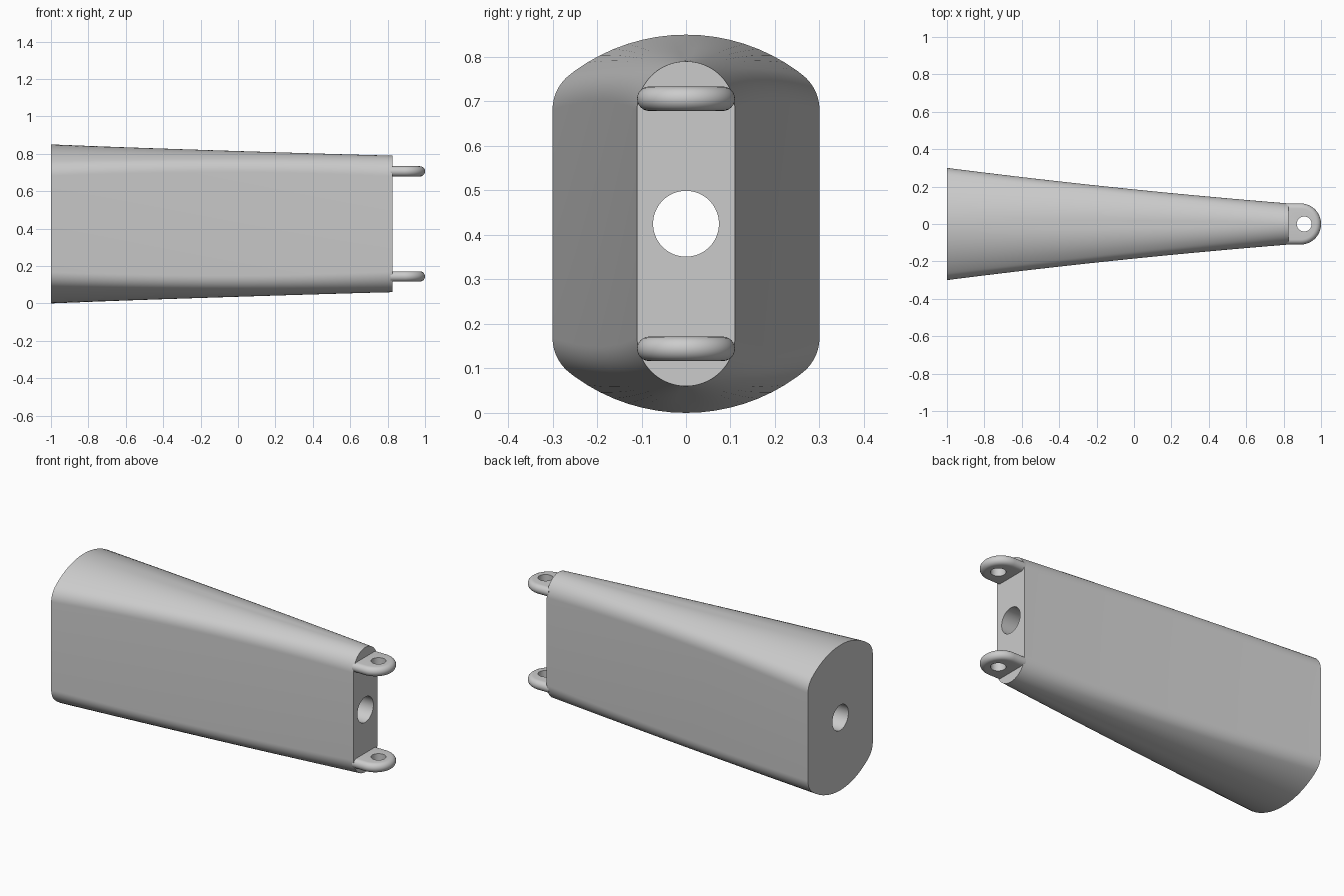
import bpy, bmesh
from math import sin, cos, pi, atan2, hypot, radians

if "Cube" in bpy.data.objects:
    bpy.data.objects.remove(bpy.data.objects["Cube"])

ZC = 0.425          # mid height of the part
X0, X1 = -1.0, 0.825  # ends of the tapered body


def loft(name, rings):
    """Closed solid through a list of equal-length point rings."""
    bm = bmesh.new()
    vs = [[bm.verts.new(p) for p in r] for r in rings]
    n = len(vs[0])
    for a, b in zip(vs, vs[1:]):
        for i in range(n):
            j = (i + 1) % n
            bm.faces.new((a[i], a[j], b[j], b[i]))
    bm.faces.new(vs[0][::-1])
    bm.faces.new(vs[-1])
    bmesh.ops.recalc_face_normals(bm, faces=bm.faces)
    me = bpy.data.meshes.new(name)
    bm.to_mesh(me)
    bm.free()
    ob = bpy.data.objects.new(name, me)
    bpy.context.collection.objects.link(ob)
    return ob


def drill(ob, loc, radius, depth, rot=(0, 0, 0)):
    """Bore a round hole through the object, then smooth its shading."""
    bpy.ops.mesh.primitive_cylinder_add(vertices=64, radius=radius, depth=depth,
                                        location=loc, rotation=rot)
    cutter = bpy.context.object
    mod = ob.modifiers.new("hole", 'BOOLEAN')
    mod.operation, mod.object, mod.solver = 'DIFFERENCE', cutter, 'EXACT'
    bpy.ops.object.select_all(action='DESELECT')
    ob.select_set(True)
    bpy.context.view_layer.objects.active = ob
    bpy.ops.object.modifier_apply(modifier=mod.name)
    bpy.data.objects.remove(cutter)
    bpy.ops.object.shade_smooth_by_angle(angle=radians(30))


def body_section(x):
    """Blend from a filleted barrel section to a slot with round ends."""
    half = 0.185 - 0.1018 * x + 0.0132 * x * x
    w = (0.30 - half) / 0.19
    bulge = 0.02 * (1 - ((x - X0) / (X1 - X0) * 2 - 1) ** 2)
    corner = atan2(0.256, 0.20)
    quarter = []
    n = 20
    for i in range(n + 1):
        t = pi / 2 * i / n
        if t < corner:                       # corner fillet
            ya, za = 0.20 + 0.10 * cos(t), 0.256 + 0.10 * sin(t)
        else:                                # large crown arc
            ya, za = 0.425 * cos(t), 0.425 * sin(t)
        yb, zb = 0.11 * cos(t), 0.255 + 0.11 * sin(t)
        quarter.append((ya + (yb - ya) * w, za + (zb - za) * w + bulge * cos(t)))
    top = quarter + [(-y, z) for y, z in quarter[-2::-1]]
    ring = top + [(-y, -z) for y, z in top]
    return [(x, y, ZC + z) for y, z in ring]


# Tapered body with a long bore
steps = 32
body = loft("tapered_body", [body_section(X0 + (X1 - X0) * i / steps)
                             for i in range(steps + 1)])
drill(body, (0, 0, ZC), 0.074, 3, (0, pi / 2, 0))


def lug(name, z):
    """Round-ended eye plate with a bullnose rim."""
    r, m = 0.0275, 12
    rings = []
    for k in range(m + 1):
        a = -pi / 2 + pi * k / m
        rad = 0.11 - r + r * cos(a)
        arc = [(0.89 + rad * cos(t), rad * sin(t), z + r * sin(a))
               for t in (-pi / 2 + pi * i / 48 for i in range(49))]
        rings.append(arc + [(0.815, rad, z + r * sin(a)), (0.815, -rad, z + r * sin(a))])
    ob = loft(name, rings)
    drill(ob, (0.91, 0, z), 0.04, 0.3)


# Pair of hinge lugs at the narrow end
lug("upper_lug", ZC + 0.281)
lug("lower_lug", ZC - 0.281)
